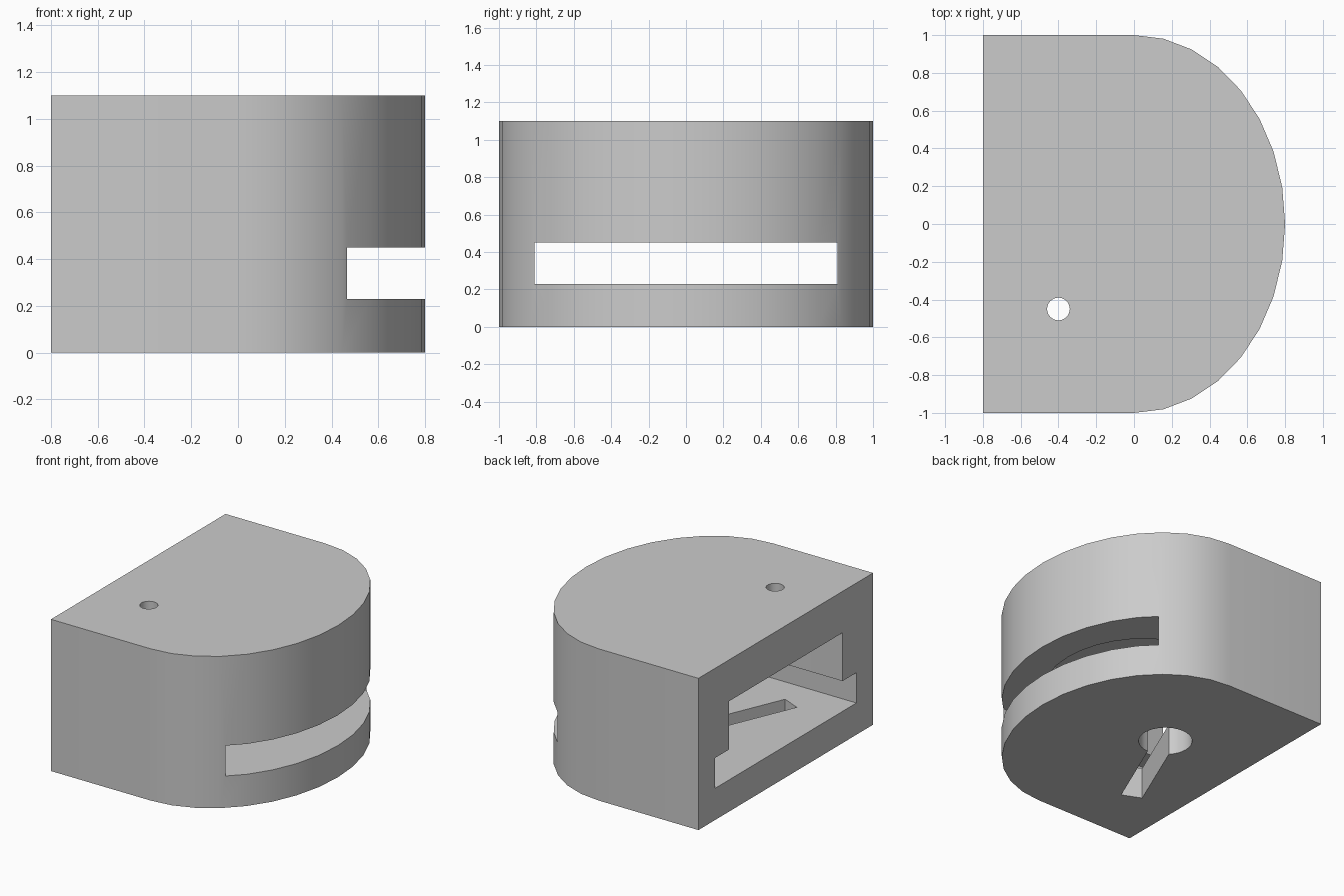
import bpy
import bmesh
import math
from mathutils import Vector

default_cube = bpy.data.objects.get("Cube")
if default_cube:
    bpy.data.objects.remove(default_cube, do_unlink=True)

grey = bpy.data.materials.new("plain grey")
grey.use_nodes = True
colour = (0.6, 0.6, 0.6, 1)
grey.diffuse_color = colour
grey.node_tree.nodes["Principled BSDF"].inputs["Base Color"].default_value = colour


def prism(name, outline, bottom, top):
    """Extrude a plan outline between two heights."""
    bm = bmesh.new()
    face = bm.faces.new([bm.verts.new((x, y, bottom)) for x, y in outline])
    result = bmesh.ops.extrude_face_region(bm, geom=[face])
    moved = [v for v in result["geom"] if isinstance(v, bmesh.types.BMVert)]
    bmesh.ops.translate(bm, verts=moved, vec=(0, 0, top - bottom))
    bmesh.ops.recalc_face_normals(bm, faces=bm.faces)
    mesh = bpy.data.meshes.new(name)
    bm.to_mesh(mesh)
    bm.free()
    mesh.materials.append(grey)
    obj = bpy.data.objects.new(name, mesh)
    bpy.context.collection.objects.link(obj)
    return obj


def arc(cx, cy, rx, ry, start, end, steps):
    angles = [start + (end - start) * i / steps for i in range(steps + 1)]
    return [(cx + rx * math.cos(a), cy + ry * math.sin(a)) for a in angles]


def d_shape(back, rx, ry):
    """Straight-sided back with a half-ellipse nose."""
    nose = arc(0, 0, rx, ry, -math.pi / 2, math.pi / 2, 16)
    return [(back, -ry)] + nose + [(back, ry)]


def circle(cx, cy, r):
    return arc(cx, cy, r, r, 0, 2 * math.pi, 32)[:-1]


def strip(start, end, width):
    """Rectangle running between two plan points."""
    a, b = Vector(start), Vector(end)
    side = (b - a).normalized().orthogonal() * width / 2
    return [tuple(p) for p in (a - side, b - side, b + side, a + side)]


# Solid D-shaped body
body = prism("housing_body", d_shape(-0.8, 0.8, 1.0), 0, 1.1)

# Openings: wide slot, inner chamber, top hole and keyhole in the base
key_centre = (-0.145, 0.155)
cutters = [
    prism("wide_slot_cutter", strip((-1, 0), (1, 0), 1.62), 0.23, 0.45),
    prism("chamber_cutter", d_shape(-1, 0.58, 0.65), 0.35, 0.8),
    prism("top_hole_cutter", circle(-0.4, -0.45, 0.06), 0.7, 1.2),
    prism("key_round_cutter", circle(*key_centre, 0.18), -0.1, 0.3),
    prism("key_slot_cutter", strip(key_centre, (-0.45, -0.56), 0.147), -0.1, 0.32),
]

bpy.context.view_layer.objects.active = body
for cutter in cutters:
    cutter.hide_render = True
    cut = body.modifiers.new(cutter.name, "BOOLEAN")
    cut.operation = "DIFFERENCE"
    cut.solver = "EXACT"
    cut.object = cutter
    bpy.ops.object.modifier_apply(modifier=cut.name)
    bpy.data.objects.remove(cutter, do_unlink=True)

# Smooth curved walls, sharp rims
bpy.ops.object.select_all(action="DESELECT")
body.select_set(True)
bpy.ops.object.shade_smooth_by_angle(angle=math.radians(30))
